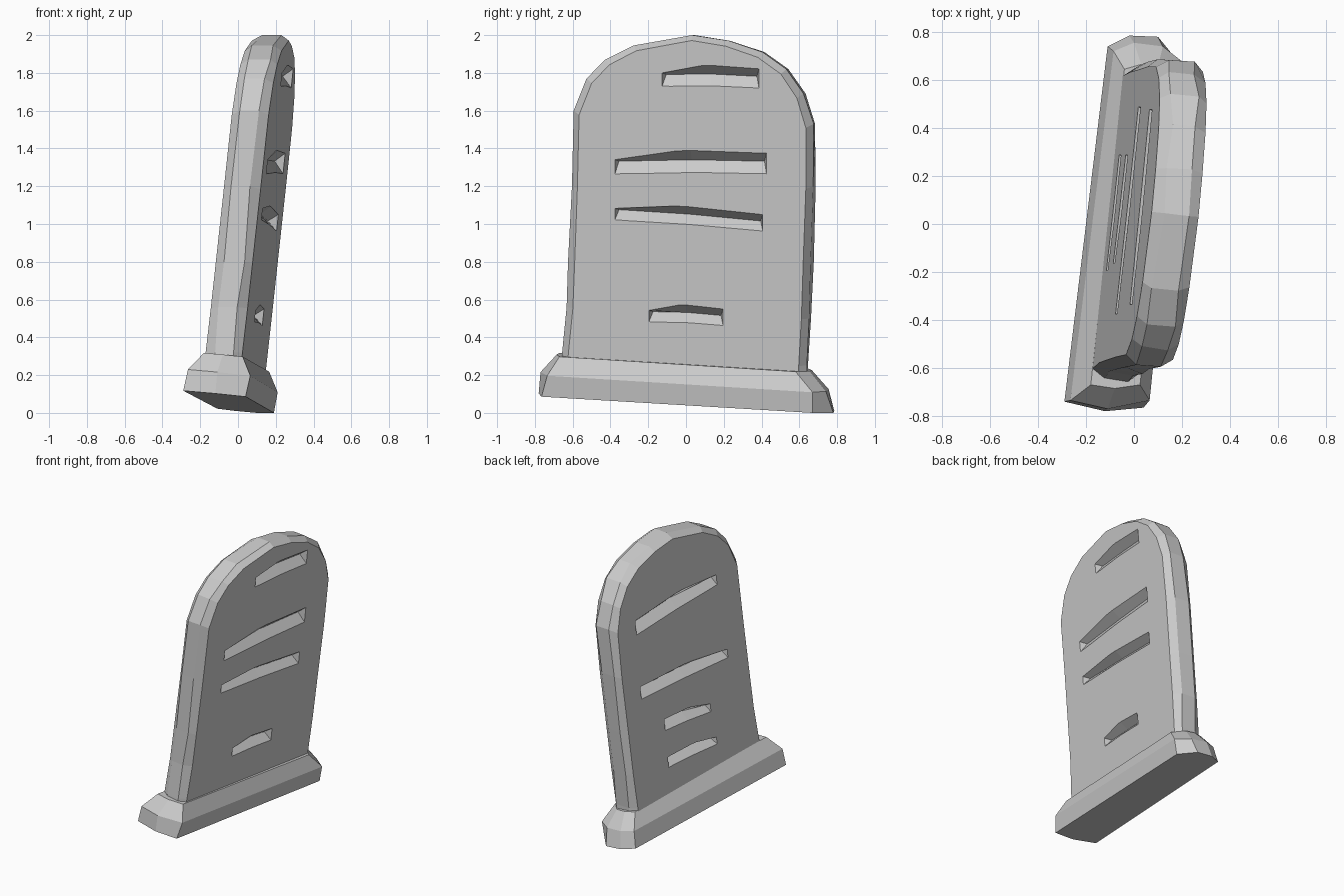
import bpy, bmesh, random
from mathutils import Vector

if "Cube" in bpy.data.objects:
    bpy.data.objects.remove(bpy.data.objects["Cube"])

random.seed(4)
THICK = 0.195


def slab_point(y, z, depth):
    """Point at a depth behind the leaning, turned front plane (which faces +x)."""
    return Vector((0.09 + 0.11 * y + 0.105 * (z - 0.3) - depth, y + 0.11 * depth, z))


def make_object(name, bm):
    bmesh.ops.recalc_face_normals(bm, faces=bm.faces)
    mesh = bpy.data.meshes.new(name)
    bm.to_mesh(mesh)
    bm.free()
    obj = bpy.data.objects.new(name, mesh)
    bpy.context.collection.objects.link(obj)
    return obj


def loft(name, rings):
    """Closed solid through equal-length rings of points."""
    bm = bmesh.new()
    rows = [[bm.verts.new(p) for p in ring] for ring in rings]
    n = len(rows[0])
    for a, b in zip(rows, rows[1:]):
        for i in range(n):
            j = (i + 1) % n
            bm.faces.new((a[i], a[j], b[j], b[i]))
    bm.faces.new(rows[0])
    bm.faces.new(rows[-1])
    return make_object(name, bm)


# Headstone slab: arched outline (y, z) with chamfered, slightly worn rims
outline = [(-0.67, 0.18), (-0.66, 0.32), (-0.635, 0.56), (-0.625, 0.8),
           (-0.61, 1.2), (-0.6, 1.6), (-0.53, 1.77), (-0.43, 1.87),
           (-0.28, 1.945), (0.03, 2.0), (0.22, 1.97), (0.4, 1.91),
           (0.53, 1.82), (0.62, 1.69), (0.67, 1.53), (0.67, 1.2),
           (0.655, 0.8), (0.645, 0.5), (0.63, 0.25), (0.63, 0.15)]


def slab_ring(depth, inset, wear):
    ring = []
    for y, z in outline:
        if inset:
            y = 0.02 + (y - 0.02) * 0.945
            z = 0.2 + (z - 0.2) * 0.984
        p = slab_point(y, z, depth)
        ring.append(p + Vector((random.uniform(-wear, wear),
                                random.uniform(-wear, wear) * 0.5, 0)))
    return ring


slab = loft("headstone_slab", [slab_ring(0, True, 0),
                               slab_ring(0.045, False, 0.010),
                               slab_ring(0.15, False, 0.010),
                               slab_ring(THICK, True, 0)])


# Weathered gouges: wedge-shaped cuts on either face
def gouge(y0, y1, z0, z1, tilt, back=False):
    def at(y, z, d):
        return slab_point(y, z, THICK - d if back else d)
    h = z1 - z0
    ends = []
    for y, s in ((y0, 1), (y1, -1)):
        t = -s * tilt
        top = h * (0.62 if s > 0 else 0.9)
        ends.append([at(y, z0 + t, -0.012),
                     at(y + s * 0.02, z0 + h * 0.55 + t, 0.05),
                     at(y, z0 + top + t, -0.012)])
    mid = (y0 + y1) / 2
    ends.insert(1, [at(mid, z0 + h * 0.05, -0.012),
                    at(mid, z0 + h * 0.6, 0.055),
                    at(mid, z1, -0.012)])
    cutter = loft("gouge_cutter", ends)
    cutter.hide_render = True
    mod = slab.modifiers.new("gouge", 'BOOLEAN')
    mod.operation = 'DIFFERENCE'
    mod.solver = 'EXACT'
    mod.object = cutter
    return cutter


cutters = [gouge(*g) for g in (
    (-0.13, 0.39, 1.71, 1.85, -0.005),
    (-0.38, 0.43, 1.25, 1.40, 0.0),
    (-0.38, 0.41, 0.98, 1.10, -0.03),
    (-0.20, 0.20, 0.46, 0.58, -0.01),
    (-0.36, 0.46, 1.46, 1.60, -0.04, True),
    (-0.40, 0.47, 0.97, 1.09, 0.0, True),
    (-0.19, 0.27, 0.67, 0.78, 0.01, True),
    (-0.22, 0.27, 0.42, 0.52, 0.0, True))]

# Apply the cuts and drop the cutters
bpy.context.view_layer.update()
deps = bpy.context.evaluated_depsgraph_get()
mesh = bpy.data.meshes.new_from_object(slab.evaluated_get(deps))
slab.modifiers.clear()
slab.data = mesh
for c in cutters:
    bpy.data.objects.remove(c)


# Plinth: tilted footing with a sloped shoulder
def plinth_ring(points, height):
    return [(x, y, max(0, 0.05 + height - 0.052 * y - 0.1 * x)) for x, y in points]


loft("plinth", [
    plinth_ring([(-0.29, -0.74), (-0.12, -0.78), (0.04, -0.765),
                 (0.19, 0.67), (0.10, 0.78), (-0.02, 0.785), (-0.11, 0.74)], 0),
    plinth_ring([(-0.265, -0.735), (-0.11, -0.77), (0.065, -0.735),
                 (0.21, 0.67), (0.12, 0.74), (0.0, 0.755), (-0.085, 0.72)], 0.115),
    plinth_ring([(-0.18, -0.67), (-0.08, -0.685), (0.025, -0.67),
                 (0.165, 0.58), (0.10, 0.655), (0.03, 0.665), (-0.04, 0.645)], 0.215)])
